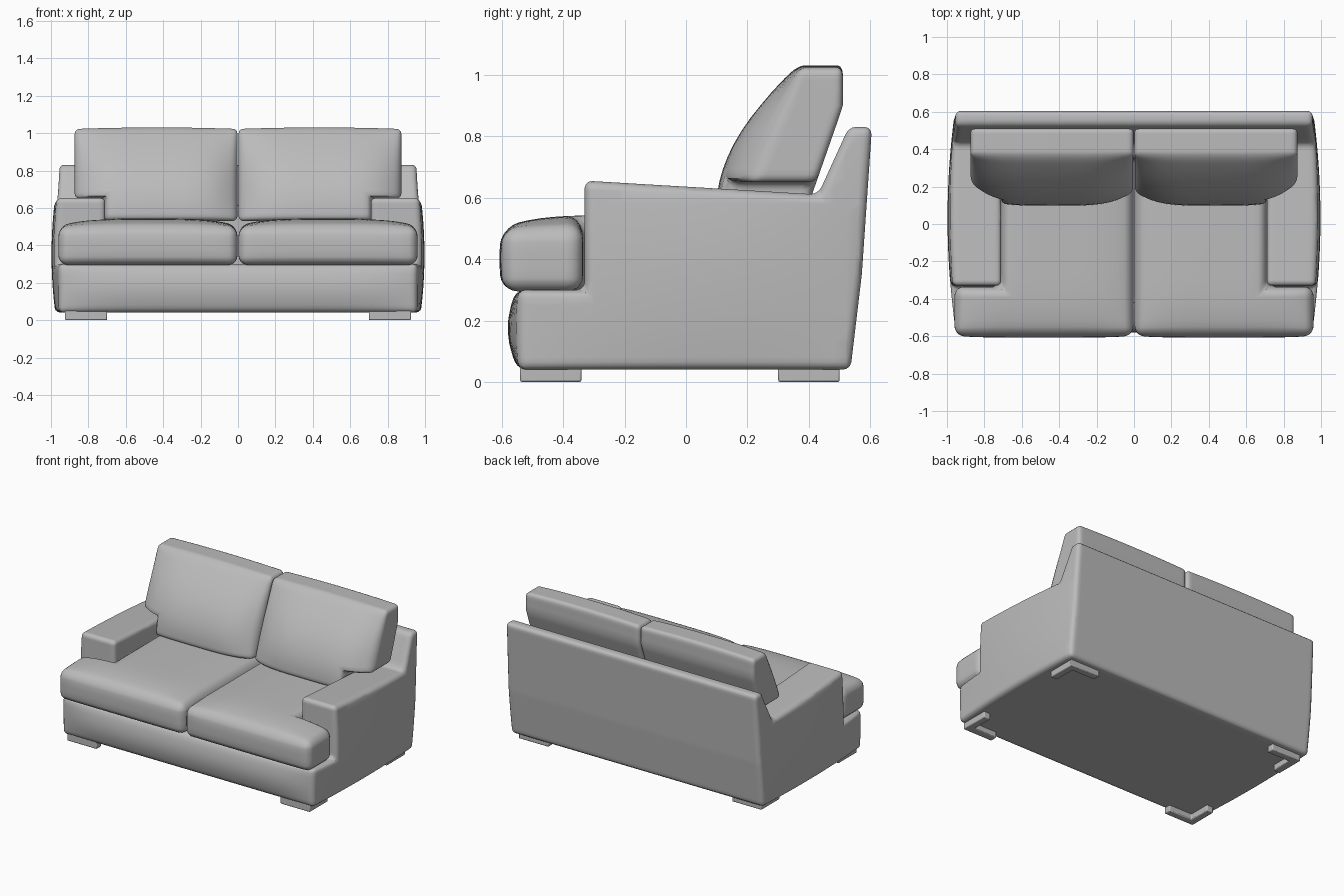
import bpy, bmesh, math
from mathutils import Vector

if "Cube" in bpy.data.objects:
    bpy.data.objects.remove(bpy.data.objects["Cube"])

mat = bpy.data.materials.new("grey upholstery")
mat.diffuse_color = (0.5, 0.5, 0.5, 1)
mat.use_nodes = True
mat.node_tree.nodes["Principled BSDF"].inputs["Base Color"].default_value = mat.diffuse_color


def prism(points, lo, hi, axis):
    """Extrude a 2D outline along x, y or z."""
    place = {"x": lambda a, b, d: (d, a, b),
             "y": lambda a, b, d: (a, d, b),
             "z": lambda a, b, d: (a, b, d)}[axis]
    bm = bmesh.new()
    face = bm.faces.new([bm.verts.new(place(a, b, lo)) for a, b in points])
    new = bmesh.ops.extrude_face_region(bm, geom=[face])["geom"]
    shift = Vector(place(0, 0, hi - lo))
    bmesh.ops.translate(bm, vec=shift, verts=[v for v in new if isinstance(v, bmesh.types.BMVert)])
    bmesh.ops.recalc_face_normals(bm, faces=bm.faces)
    return bm


def make(name, bm):
    mesh = bpy.data.meshes.new(name)
    bm.to_mesh(mesh)
    bm.free()
    ob = bpy.data.objects.new(name, mesh)
    bpy.context.collection.objects.link(ob)
    mesh.materials.append(mat)
    return ob


def soften(ob, width, shape, segments=4, step=0.04):
    """Round the edges, slice into a fine mesh and puff it with shape(co)."""
    bev = ob.modifiers.new("round", "BEVEL")
    bev.width, bev.segments, bev.limit_method = width, segments, "ANGLE"
    bev.angle_limit = math.radians(25)
    bm = bmesh.new()
    bm.from_object(ob, bpy.context.evaluated_depsgraph_get())
    ob.modifiers.clear()
    for axis in range(3):
        vals = [v.co[axis] for v in bm.verts]
        lo, hi = min(vals), max(vals)
        n = max(2, int((hi - lo) / step))
        normal = Vector([float(i == axis) for i in range(3)])
        for k in range(1, n):
            geom = bm.verts[:] + bm.edges[:] + bm.faces[:]
            bmesh.ops.bisect_plane(bm, geom=geom, dist=1e-5, plane_no=normal,
                                   plane_co=normal * (lo + (hi - lo) * k / n))
    for v in bm.verts:
        v.co = shape(v.co)
    bmesh.ops.recalc_face_normals(bm, faces=bm.faces)
    bm.to_mesh(ob.data)
    bm.free()


def smooth(ob, angle=40):
    bpy.ops.object.select_all(action="DESELECT")
    ob.select_set(True)
    bpy.context.view_layer.objects.active = ob
    bpy.ops.object.shade_smooth_by_angle(angle=math.radians(angle))


def mirror(ob, y=False):
    ob.modifiers.new("mirror", "MIRROR").use_axis = (True, y, False)


def dome(v, lo, hi, power=2):
    t = abs((v - (lo + hi) / 2) / ((hi - lo) / 2))
    return max(0.0, 1 - t ** power)


# Frame: base, arms and back in one upholstered body with a hollow for the seat
side = [(-0.545, 0.04), (0.535, 0.04), (0.572, 0.35), (0.605, 0.83), (0.53, 0.83),
        (0.43, 0.61), (-0.33, 0.655), (-0.33, 0.30), (-0.545, 0.30)]
frame = make("frame", prism(side, -0.955, 0.955, "x"))
well = make("seat_well_cutter", prism([(-0.42, 0.2), (0.35, 0.2), (0.35, 1), (-0.42, 1)],
                                      -0.71, 0.71, "x"))
well.hide_render = True
well.hide_viewport = False
cut = frame.modifiers.new("well", "BOOLEAN")
cut.operation, cut.object, cut.solver = "DIFFERENCE", well, "EXACT"


def frame_shape(c):
    x, y, z = c
    if abs(x) > 0.85:  # bowed outer sides
        x += math.copysign(0.042, x) * dome(y, -0.56, 0.62) * dome(z, -0.1, 0.8) * (abs(x) - 0.85) / 0.105
    if y < -0.42:  # bowed front
        y -= 0.035 * dome(z, 0.04, 0.31) * dome(x, -0.97, 0.97, 6) * (-0.42 - y) / 0.125
    return Vector((x, y, z))


soften(frame, 0.025, frame_shape, 3)
bpy.data.objects.remove(well)
smooth(frame)

# Seat cushions: T-shaped, wrapping around the arm fronts
seat_outline = [(0.003, 0.34), (0.003, -0.595), (0.96, -0.595), (0.96, -0.335),
                (0.712, -0.335), (0.712, 0.34)]
seat = make("seat_cushions", prism(seat_outline, 0.295, 0.495, "z"))


def seat_shape(c):
    x, y, z = c
    up = max(0, (z - 0.36) / 0.135)
    z += 0.048 * up * dome(x, -0.02, 0.98, 4) * dome(y, -0.61, 0.6, 6)
    if y < -0.5:
        y -= 0.012 * dome(z, 0.28, 0.52) * dome(x, 0, 0.96, 6)
    return Vector((x, y, z))


soften(seat, 0.05, seat_shape, 5)
mirror(seat)
smooth(seat)

# Back cushions: notched over the arms, leaning back, with puffed fronts
back_outline = [(0.003, 0.53), (0.715, 0.53), (0.715, 0.65), (0.873, 0.65),
                (0.873, 1.022), (0.003, 1.022)]
back = make("back_cushions", prism(back_outline, 0.0, 0.2, "y"))


def back_shape(c):
    x, y, z = c
    t = y / 0.2
    front = 0.21 + 0.4 * (z - 0.62)
    rear = min(0.41 + 0.35 * (z - 0.61), 0.51)
    puff = max(0, 1 - ((z - 0.72) / 0.31) ** 2) * dome(x, -0.01, 0.88, 4)
    y = front + (rear - front) * t - 0.12 * puff * max(0, 1 - t * 1.5)
    z += 0.008 * dome(x, 0, 0.87) * max(0, (z - 0.9) / 0.12)
    return Vector((x, y, z))


soften(back, 0.025, back_shape, 3)
mirror(back)
smooth(back)

# Feet: low L-shaped brackets under each corner
foot = [(0.925, 0.5), (0.925, 0.30), (0.875, 0.30), (0.875, 0.45), (0.70, 0.45), (0.70, 0.5)]
for name, flip in (("back_feet", 1), ("front_feet", -1)):
    offset = 0 if flip > 0 else -0.04
    ob = make(name, prism([(x, y * flip + offset) for x, y in foot], 0.0, 0.05, "z"))
    bev = ob.modifiers.new("round", "BEVEL")
    bev.width, bev.segments = 0.006, 2
    mirror(ob)
    smooth(ob)
